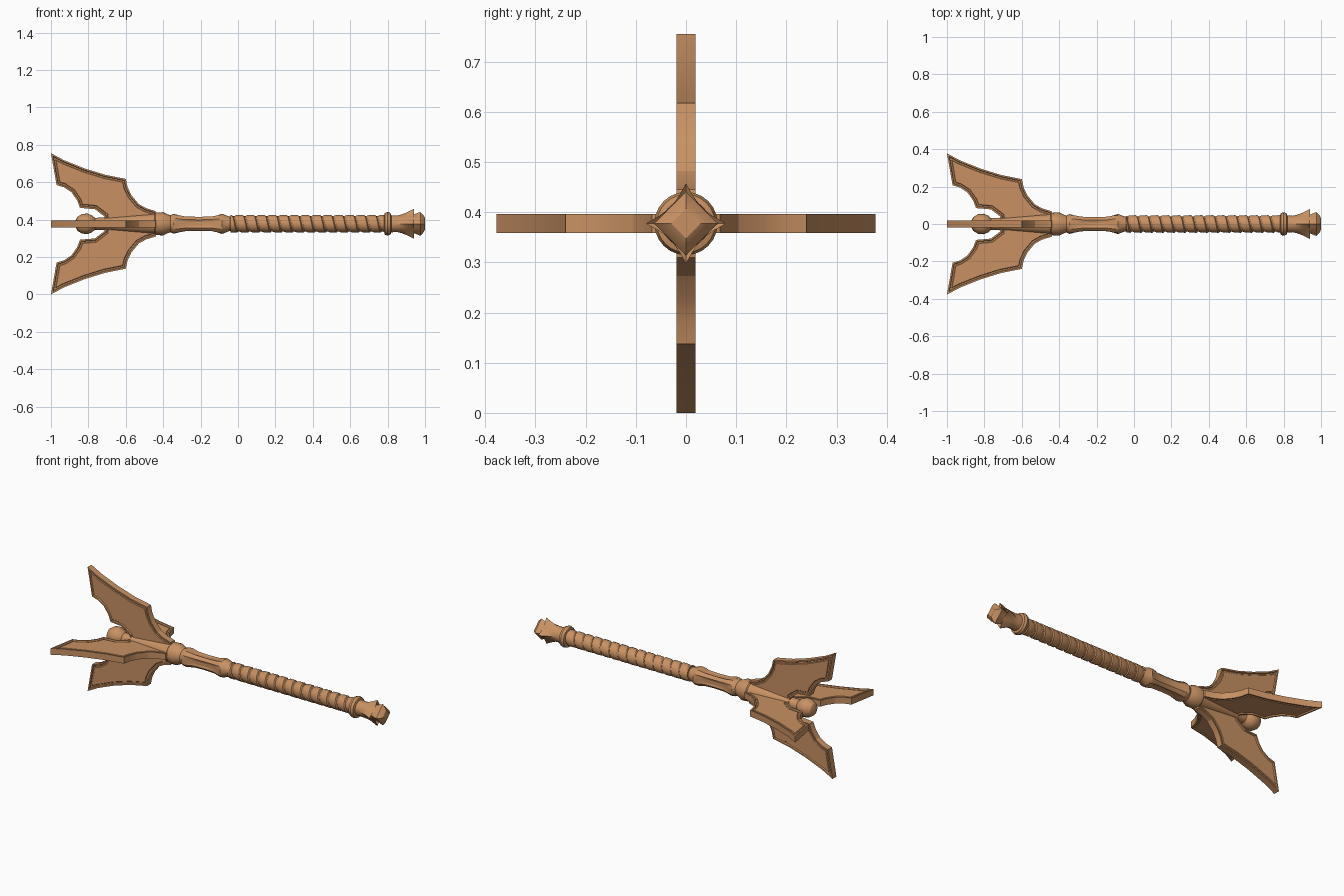
import bpy, bmesh, math

cube = bpy.data.objects.get("Cube")
if cube:
    bpy.data.objects.remove(cube, do_unlink=True)

AXIS_Z = 0.3775
bronze = bpy.data.materials.new("warm bronze")
bronze.use_nodes = True
bronze.diffuse_color = (0.58, 0.285, 0.125, 1)
bsdf = next(n for n in bronze.node_tree.nodes if n.type == 'BSDF_PRINCIPLED')
bsdf.inputs["Base Color"].default_value = bronze.diffuse_color
bsdf.inputs["Roughness"].default_value = 0.6


def finish(name, bm, angle=30, turn=0.0):
    bmesh.ops.recalc_face_normals(bm, faces=bm.faces[:])
    mesh = bpy.data.meshes.new(name)
    bm.to_mesh(mesh)
    bm.free()
    mesh.materials.append(bronze)
    ob = bpy.data.objects.new(name, mesh)
    bpy.context.collection.objects.link(ob)
    ob.location.z = AXIS_Z
    ob.rotation_euler.x = turn
    bpy.ops.object.select_all(action='DESELECT')
    ob.select_set(True)
    bpy.context.view_layer.objects.active = ob
    bpy.ops.object.shade_smooth_by_angle(angle=math.radians(angle))
    return ob


def round_section(i, amount):
    return 1.0


def fluted_section(i, amount):
    # flat-bottomed grooves facing the four sides
    return 1 - amount if i % 6 in (0, 1, 5) else 1.0


def star_section(i, amount):
    # four points with concave sides between them
    return 1 - amount * abs(math.sin(2 * math.tau * i / 24)) ** 0.6


def lathe(name, profile, section=round_section, segs=24, angle=30):
    """Revolve (x, radius, shaping amount) stations around the long axis."""
    bm = bmesh.new()
    rings = []
    for x, r, amount in profile:
        ring = []
        for i in range(segs):
            a = math.tau * i / segs
            rr = r * section(i, amount)
            ring.append(bm.verts.new((x, rr * math.cos(a), rr * math.sin(a))))
        rings.append(ring)
    for a, b in zip(rings, rings[1:]):
        for i in range(segs):
            j = (i + 1) % segs
            bm.faces.new((a[i], a[j], b[j], b[i]))
    bm.faces.new(rings[0])
    bm.faces.new(rings[-1])
    return finish(name, bm, angle)


# Head core with a rounded knob at its free end
lathe("head_core", [(-.87, .015, 0), (-.86, .036, 0), (-.835, .052, 0), (-.805, .055, 0),
                    (-.78, .045, 0), (-.765, .032, 0), (-.7, .034, 0), (-.6, .042, 0),
                    (-.5, .05, 0), (-.43, .055, 0)])

# Collar where the blades meet the shaft
lathe("head_collar", [(-.455, .045, 0), (-.44, .06, 0), (-.4, .062, 0),
                      (-.375, .05, 0), (-.35, .042, 0)])

# Fluted neck with flared ends
lathe("fluted_neck", [(-.37, .042, 0), (-.345, .053, 0), (-.325, .055, .12), (-.28, .045, .22),
                      (-.21, .043, .22), (-.14, .045, .22), (-.105, .054, .12),
                      (-.085, .054, 0), (-.05, .04, 0), (-.03, .038, 0)], fluted_section, angle=25)


# Grip wrapped in one overlapping spiral strip
def wrapped_grip(start, end, pitch, segs=24):
    bm = bmesh.new()
    strip = [(0, .037), (.06, .041), (.25, .046), (.85, .047), (1, .037)]
    turns = int((end - start) / pitch) + 2
    rows = []
    for k in range(turns * segs + 1):
        a = math.tau * k / segs
        base = start + pitch * (k / segs - 1)
        rows.append([bm.verts.new((min(max(base + t * pitch, start), end),
                                   r * math.cos(a), r * math.sin(a))) for t, r in strip])
    for p, q in zip(rows, rows[1:]):
        for n in range(len(strip) - 1):
            bm.faces.new((p[n], p[n + 1], q[n + 1], q[n]))
    bmesh.ops.dissolve_degenerate(bm, dist=1e-5, edges=bm.edges[:])
    return finish("wrapped_grip", bm, 35)


wrapped_grip(-.04, .785, .059)
lathe("grip_core", [(-.045, .036, 0), (-.04, .041, 0), (.785, .041, 0), (.79, .036, 0)])

# Pommel ring, clawed cup and faceted end
lathe("pommel_ring", [(.78, .04, 0), (.785, .058, 0), (.8, .063, 0),
                      (.815, .058, 0), (.82, .044, 0)])
lathe("pommel_cup", [(.81, .046, 0), (.85, .044, 0), (.875, .05, .1), (.9, .06, .22),
                     (.94, .08, .45), (.925, .045, .2)], star_section, angle=25)
lathe("pommel_gem", [(.91, .04, .1), (.94, .05, .2), (.975, .064, .3), (.993, .045, .3),
                     (1, .03, .3)], star_section, angle=25)

# Blades: sharp edge, bevel, raised rim, groove and panel
OUTLINE = [(-1, .3775), (-.93, .34), (-.82, .296), (-.71, .262), (-.6, .24), (-.59, .195),
           (-.57, .153), (-.53, .105), (-.49, .083), (-.44, .068), (-.42, -.02),
           (-.71, -.02), (-.715, .04), (-.765, .078), (-.845, .085), (-.86, .125),
           (-.89, .168), (-.93, .195), (-.97, .207)]
LAYERS = [(.026, .019), (.008, .019), (.003, .012), (.007, .012), (.003, .016)]


def blade(name, turn):
    bm = bmesh.new()
    face = bm.faces.new([bm.verts.new((x, 0, r)) for x, r in OUTLINE])
    for inset, height in LAYERS:
        bmesh.ops.inset_region(bm, faces=[face], thickness=inset, depth=0,
                               use_boundary=True, use_even_offset=True)
        for v in face.verts:
            v.co.y = height
    bmesh.ops.mirror(bm, geom=bm.verts[:] + bm.edges[:] + bm.faces[:],
                     axis='Y', merge_dist=1e-4)
    return finish(name, bm, 20, turn)


for n, side in enumerate(("top", "front", "bottom", "back")):
    blade(side + "_blade", n * math.pi / 2)
